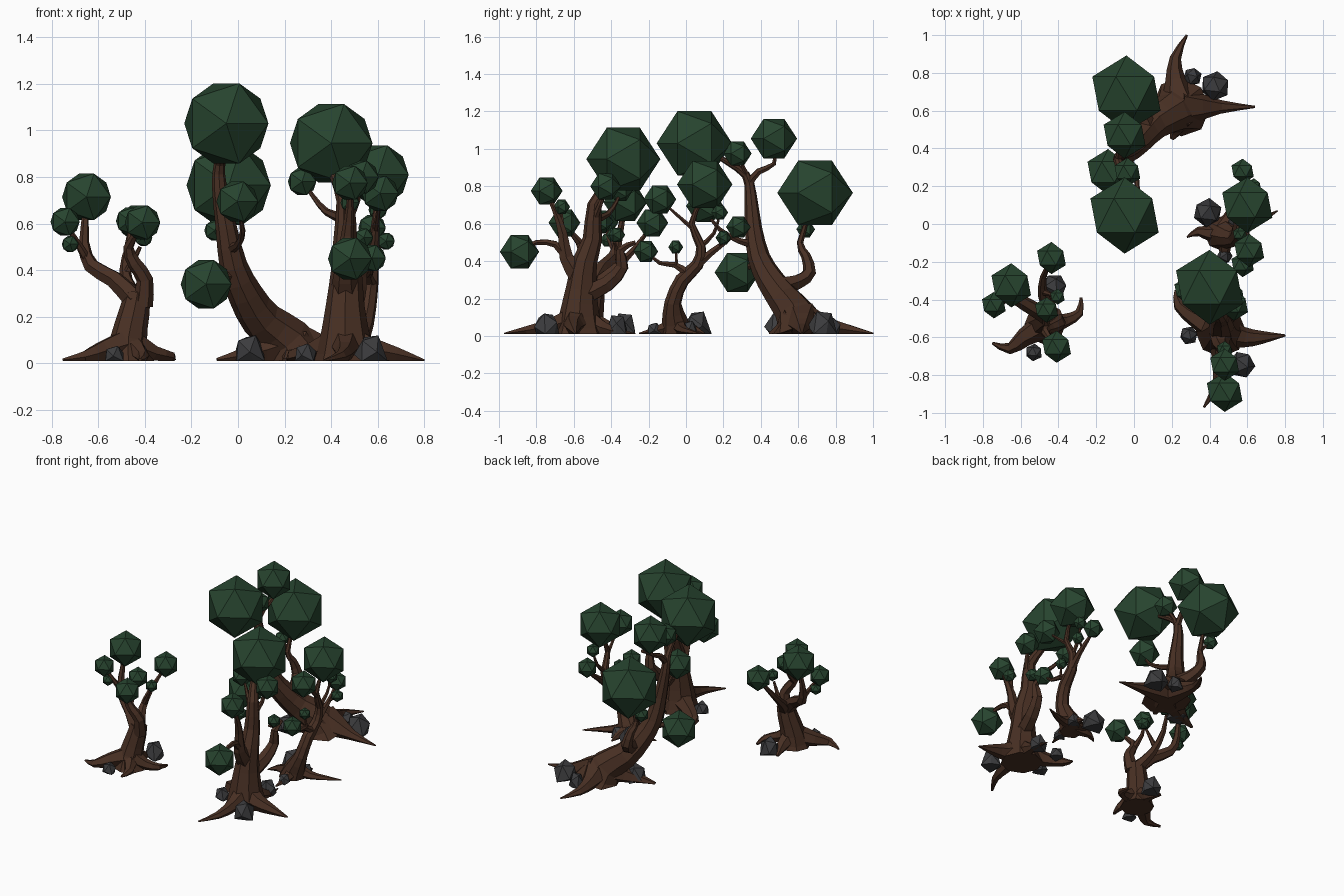
import bpy, bmesh, math, random
from mathutils import Vector, Matrix
random.seed(4)

GROUND = 0.01


def material(name, rgb):
    m = bpy.data.materials.new(name)
    m.diffuse_color = (*rgb, 1)
    return m


BARK = material("bark", (0.065, 0.029, 0.017))
LEAF = material("leaf", (0.02, 0.058, 0.028))
STONE = material("stone", (0.045, 0.045, 0.048))


def finish(bm, name, mat):
    bmesh.ops.recalc_face_normals(bm, faces=bm.faces)
    me = bpy.data.meshes.new(name)
    bm.to_mesh(me)
    bm.free()
    me.materials.append(mat)
    bpy.context.collection.objects.link(bpy.data.objects.new(name, me))


def resample(pts):
    """Catmull-Rom midpoints on (x, y, z, radius) control points."""
    p = [Vector(q) for q in pts]
    out = []
    for i in range(len(p) - 1):
        a, b, c, d = p[max(i - 1, 0)], p[i], p[i + 1], p[min(i + 2, len(p) - 1)]
        out += [b, (b + c) * 0.5625 - (a + d) * 0.0625]
    return out + [p[-1]]


def limb(bm, pts, sides=7):
    """Tapered faceted tube, flattened where it meets the ground."""
    pts = resample(pts)
    pos = [q.xyz for q in pts]
    side, rings = None, []
    for i, q in enumerate(pts):
        t = (pos[min(i + 1, len(pos) - 1)] - pos[max(i - 1, 0)]).normalized()
        ref = side or (Vector((1, 0, 0)) if abs(t.x) < 0.8 else Vector((0, 1, 0)))
        side = (ref - t * ref.dot(t)).normalized()
        up = t.cross(side)
        ring = []
        for k in range(sides):
            a = 2 * math.pi * k / sides
            v = pos[i] + (side * math.cos(a) + up * math.sin(a)) * q.w
            v.z = max(v.z, GROUND)
            ring.append(bm.verts.new(v))
        rings.append(ring)
    for r, s in zip(rings, rings[1:]):
        for k in range(sides):
            bm.faces.new((r[k], r[(k + 1) % sides], s[(k + 1) % sides], s[k]))
    bm.faces.new(rings[0])
    bm.faces.new(rings[-1])


def tree(name, trunk, branches, roots, leaves, rocks):
    for part, paths in (("trunk", [trunk]), ("branches", branches), ("roots", roots)):
        bm = bmesh.new()
        for p in paths:
            limb(bm, p, 8 if part == "trunk" else 6)
        finish(bm, f"{name}_{part}", BARK)
    # leaf balls: icosahedra with their poles along y
    bm = bmesh.new()
    for x, y, z, r in leaves:
        m = Matrix.Translation((x, y, z)) @ Matrix.Rotation(math.pi / 2, 4, 'X')
        bmesh.ops.create_icosphere(bm, subdivisions=1, radius=r, matrix=m)
    finish(bm, f"{name}_leaves", LEAF)
    # rocks: lumps wide at the ground and narrower at the top
    bm = bmesh.new()
    for x, y, r, h in rocks:
        m = (Matrix.Translation((x, y, h * 0.3))
             @ Matrix.Diagonal((r * 1.12, r * 1.12, h * 0.8, 1))
             @ Matrix.Rotation(random.uniform(0, 3), 4, 'Z') @ Matrix.Rotation(0.5, 4, 'X'))
        for v in bmesh.ops.create_icosphere(bm, subdivisions=1, radius=1, matrix=m)["verts"]:
            if v.co.z < h * 0.3:
                v.co.z = GROUND
    finish(bm, f"{name}_rocks", STONE)


# small forked tree, front left
tree("left_tree",
     [(-.47, -.53, 0, .11), (-.47, -.52, .1, .08), (-.445, -.5, .22, .066), (-.43, -.49, .3, .055)],
     [[(-.44, -.5, .27, .05), (-.53, -.45, .36, .04), (-.63, -.39, .42, .034), (-.66, -.36, .52, .022), (-.65, -.33, .68, .012)],
      [(-.65, -.38, .45, .02), (-.69, -.41, .52, .014), (-.74, -.43, .6, .008)],
      [(-.41, -.51, .25, .045), (-.4, -.53, .36, .036), (-.445, -.55, .43, .03), (-.47, -.57, .5, .022), (-.42, -.64, .58, .01)],
      [(-.44, -.47, .28, .04), (-.48, -.38, .36, .028), (-.48, -.28, .46, .018), (-.44, -.19, .58, .009)],
      [(-.46, -.55, .45, .022), (-.47, -.48, .52, .014), (-.46, -.45, .58, .008)],
      [(-.48, -.36, .38, .018), (-.42, -.38, .5, .008)]],
     [[(-.48, -.54, .08, .07), (-.58, -.6, .05, .05), (-.66, -.66, .025, .03), (-.75, -.63, .015, .007)],
      [(-.44, -.53, .08, .06), (-.36, -.51, .045, .036), (-.29, -.47, .03, .024), (-.28, -.39, .015, .008)],
      [(-.46, -.5, .08, .055), (-.46, -.41, .04, .04), (-.49, -.32, .015, .01)],
      [(-.45, -.56, .07, .05), (-.41, -.63, .03, .03), (-.42, -.7, .015, .008)]],
     [(-.65, -.325, .715, .117), (-.742, -.43, .608, .07), (-.72, -.42, .512, .04), (-.437, -.18, .605, .085),
      (-.41, -.65, .605, .085), (-.463, -.455, .612, .068), (-.405, -.385, .54, .042)],
     [(-.53, -.68, .042, .075), (-.42, -.33, .06, .12)])

# big tree, front right
tree("front_tree",
     [(.46, -.57, 0, .135), (.46, -.57, .1, .11), (.46, -.56, .25, .083), (.465, -.54, .4, .066),
      (.46, -.5, .52, .052), (.46, -.49, .7, .038), (.42, -.42, .8, .026), (.4, -.36, .9, .015)],
     [[(.46, -.58, .33, .06), (.46, -.64, .42, .042), (.47, -.66, .55, .028), (.48, -.7, .67, .017), (.48, -.75, .77, .008)],
      [(.46, -.64, .42, .03), (.47, -.7, .49, .02), (.48, -.8, .5, .014), (.48, -.88, .46, .008)],
      [(.47, -.54, .22, .055), (.5, -.42, .28, .046), (.52, -.34, .37, .035), (.53, -.35, .46, .024), (.53, -.27, .5, .012)],
      [(.46, -.49, .62, .025), (.38, -.42, .65, .016), (.32, -.37, .72, .01), (.28, -.35, .78, .006)],
      [(.46, -.5, .6, .024), (.51, -.46, .7, .015), (.52, -.43, .8, .008)],
      [(.47, -.66, .56, .016), (.46, -.67, .68, .008)]],
     [[(.47, -.57, .09, .08), (.58, -.6, .06, .055), (.68, -.6, .04, .034), (.8, -.59, .012, .006)],
      [(.46, -.6, .09, .075), (.46, -.72, .055, .045), (.44, -.85, .03, .026), (.37, -.97, .012, .006)],
      [(.44, -.56, .09, .08), (.33, -.5, .05, .052), (.24, -.43, .03, .034), (.22, -.35, .012, .006)],
      [(.46, -.54, .09, .07), (.5, -.45, .04, .045), (.51, -.36, .02, .02), (.5, -.27, .012, .004)]],
     [(.4, -.335, .945, .198), (.48, -.745, .775, .085), (.48, -.89, .45, .105), (.53, -.43, .8, .082),
      (.275, -.35, .78, .068), (.48, -.665, .69, .045), (.54, -.37, .54, .045)],
     [(.57, -.745, .065, .12), (.29, -.59, .045, .085), (.49, -.37, .055, .11), (.33, -.38, .045, .08)])

# slim crooked tree, middle right
tree("middle_tree",
     [(.46, -.05, 0, .09), (.49, -.06, .08, .07), (.54, -.07, .18, .045), (.56, -.02, .3, .04),
      (.57, .06, .38, .034), (.58, .08, .48, .026), (.59, .03, .6, .018), (.6, .08, .72, .01)],
     [[(.57, .06, .38, .028), (.58, .14, .45, .02), (.58, .22, .51, .014), (.57, .28, .57, .007)],
      [(.57, .0, .34, .026), (.56, -.06, .38, .017), (.57, -.14, .39, .012), (.575, -.2, .44, .006)],
      [(.59, .04, .57, .014), (.6, -.04, .64, .01), (.61, -.13, .72, .006)],
      [(.58, .08, .48, .016), (.59, .15, .55, .011), (.6, .18, .65, .006)],
      [(.57, -.05, .38, .01), (.56, -.055, .47, .006)], [(.58, .18, .48, .011), (.635, .2, .52, .006)]],
     [[(.49, -.05, .06, .05), (.4, -.05, .035, .04), (.34, -.04, .025, .025), (.28, -.07, .012, .004)],
      [(.48, -.04, .06, .05), (.58, -.02, .03, .03), (.67, .02, .02, .018), (.76, .07, .012, .004)],
      [(.48, -.06, .06, .045), (.48, -.15, .03, .028), (.47, -.25, .012, .006)],
      [(.46, -.03, .06, .045), (.5, .04, .035, .028), (.51, .1, .012, .005)]],
     [(.6, .1, .81, .148), (.575, .28, .582, .066), (.61, -.14, .73, .088), (.575, -.215, .452, .066),
      (.635, .2, .525, .042), (.56, -.055, .475, .04), (.6, .18, .66, .045)],
     [(.39, .06, .07, .13), (.48, -.17, .038, .07), (.52, .02, .04, .08)])

# tall leaning tree, back
tree("back_tree",
     [(.25, .62, 0, .16), (.2, .59, .11, .11), (.1, .53, .19, .09), (.03, .45, .3, .075), (-.02, .39, .42, .06),
      (-.05, .36, .58, .046), (-.08, .345, .76, .032), (-.08, .32, .86, .023), (-.06, .22, .93, .016), (-.05, .1, 1, .008)],
     [[(-.08, .34, .82, .022), (-.07, .39, .88, .019), (-.06, .47, .92, .013), (-.05, .48, 1.02, .006)],
      [(.07, .5, .26, .06), (.03, .6, .29, .042), (0, .66, .34, .036), (-.02, .64, .43, .026), (-.04, .61, .5, .018), (-.03, .67, .68, .008)],
      [(-.04, .61, .5, .014), (-.1, .64, .57, .006)],
      [(-.04, .36, .49, .024), (.0, .28, .51, .017), (.02, .18, .57, .012), (0, .1, .67, .006)],
      [(-.01, .4, .38, .026), (-.07, .33, .37, .016), (-.14, .27, .34, .006)],
      [(-.08, .33, .85, .016), (-.03, .28, .96, .006)]],
     [[(.25, .62, .08, .11), (.35, .62, .06, .075), (.46, .62, .035, .036), (.64, .62, .012, .006)],
      [(.24, .64, .08, .1), (.22, .76, .05, .055), (.22, .88, .03, .03), (.28, 1.0, .012, .006)],
      [(.22, .6, .09, .1), (.1, .54, .05, .06), (.01, .5, .03, .036), (-.09, .47, .015, .01)],
      [(.25, .58, .08, .09), (.23, .51, .03, .045), (.2, .45, .012, .012)]],
     [(-.05, .045, 1.03, .202), (-.04, .69, .765, .202), (-.05, .47, 1.055, .124), (-.035, .275, .975, .076),
      (-.137, .275, .34, .122), (-.1, .64, .57, .05), (-.003, .1, .695, .1)],
     [(.43, .73, .072, .13), (.31, .78, .045, .1), (.05, .49, .065, .12)])
